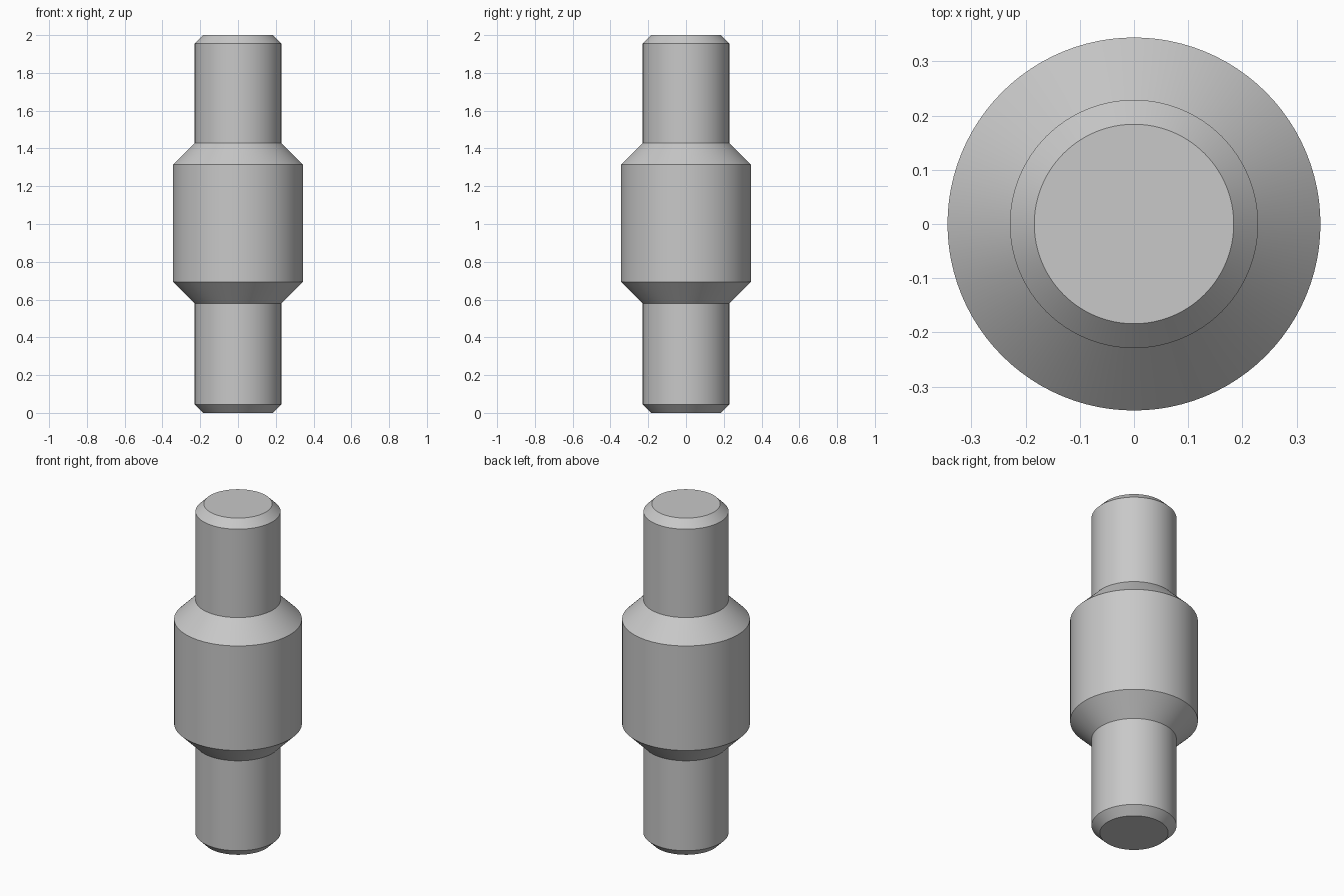
import bpy, bmesh
from math import radians, cos, sin, tau

cube = bpy.data.objects.get("Cube")
if cube:
    bpy.data.objects.remove(cube, do_unlink=True)

# Plain grey metal
metal = bpy.data.materials.new("grey_metal")
metal.use_nodes = True
grey = (0.58, 0.58, 0.58, 1)
metal.diffuse_color = grey
metal.node_tree.nodes["Principled BSDF"].inputs["Base Color"].default_value = grey

SEGMENTS = 96
PIN, COLLAR, CHAMFER = 0.229, 0.344, 0.045
SHOULDER = COLLAR - PIN


def turned_part(name, profile):
    """Lathe a (radius, height) profile around z and cap both ends."""
    bm = bmesh.new()
    rings = [[bm.verts.new((r * cos(tau * i / SEGMENTS), r * sin(tau * i / SEGMENTS), z))
              for i in range(SEGMENTS)] for r, z in profile]
    for low, high in zip(rings, rings[1:]):
        for i in range(SEGMENTS):
            j = (i + 1) % SEGMENTS
            bm.faces.new((low[i], low[j], high[j], high[i]))
    bm.faces.new(rings[0][::-1])
    bm.faces.new(rings[-1])
    mesh = bpy.data.meshes.new(name)
    bm.to_mesh(mesh)
    bm.free()
    mesh.materials.append(metal)
    obj = bpy.data.objects.new(name, mesh)
    bpy.context.collection.objects.link(obj)
    bpy.ops.object.select_all(action="DESELECT")
    obj.select_set(True)
    bpy.context.view_layer.objects.active = obj
    bpy.ops.object.shade_smooth_by_angle(angle=radians(30))
    return obj


# Stepped pin: chamfered ends, wide collar with sloped shoulders
turned_part("stepped_pin", [
    (PIN - CHAMFER, 0), (PIN, CHAMFER),
    (PIN, 0.579), (COLLAR, 0.579 + SHOULDER),
    (COLLAR, 1.43 - SHOULDER), (PIN, 1.43),
    (PIN, 2 - CHAMFER), (PIN - CHAMFER, 2),
])
